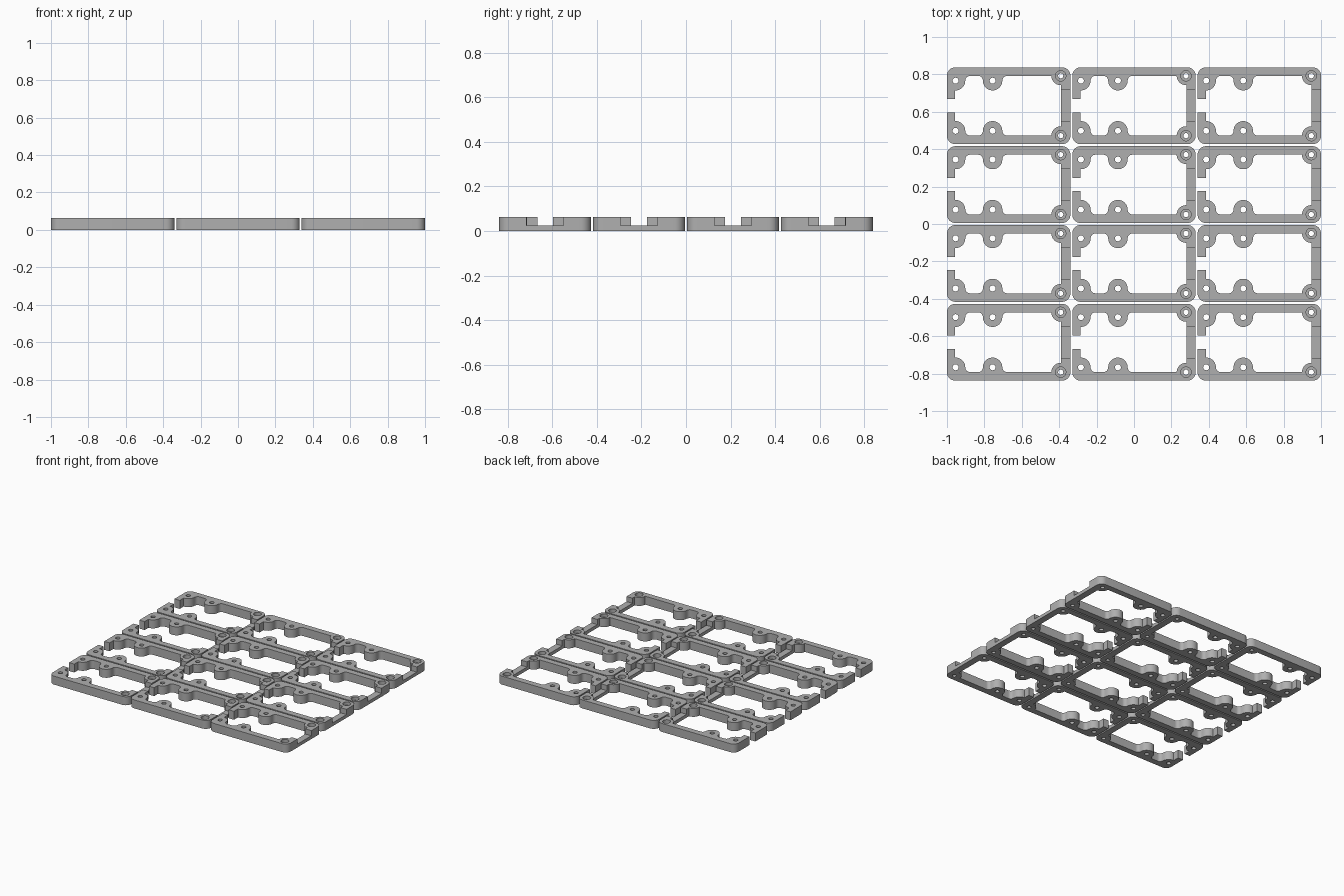
import bpy, bmesh
from math import cos, sin, radians

if "Cube" in bpy.data.objects:
    bpy.data.objects.remove(bpy.data.objects["Cube"])

HX, HY, T = 0.33, 0.2055, 0.064      # frame half sizes and thickness
WALL_Y, WALL_X = 0.16, 0.28          # inner faces of the walls
BOSS_X, BOSS_Y, BOSS_R = (-0.284, -0.086), 0.134, 0.052
END_X, END_Y, END_R = 0.278, 0.16, 0.05
FILLET = WALL_Y - BOSS_Y

grey = bpy.data.materials.new("grey plastic")
grey.diffuse_color = (0.43, 0.43, 0.43, 1)
grey.use_nodes = True
grey.node_tree.nodes["Principled BSDF"].inputs["Base Color"].default_value = grey.diffuse_color


def arc(cx, cy, r, a0, a1, n=10):
    return [(cx + r * cos(radians(a0 + (a1 - a0) * i / n)),
             cy + r * sin(radians(a0 + (a1 - a0) * i / n))) for i in range(n + 1)]


def make_object(name, bm):
    bmesh.ops.remove_doubles(bm, verts=bm.verts, dist=1e-5)
    bmesh.ops.recalc_face_normals(bm, faces=bm.faces)
    me = bpy.data.meshes.new(name)
    bm.to_mesh(me)
    bm.free()
    me.materials.append(grey)
    ob = bpy.data.objects.new(name, me)
    bpy.context.collection.objects.link(ob)
    return ob


def extrude_profile(bm, pts, height):
    face = bm.faces.new([bm.verts.new((x, y, 0)) for x, y in pts])
    new = bmesh.ops.extrude_face_region(bm, geom=[face])["geom"]
    verts = [v for v in new if isinstance(v, bmesh.types.BMVert)]
    bmesh.ops.translate(bm, verts=verts, vec=(0, 0, height))


def lathe(bm, x, y, profile, n=20):
    # solid of revolution from (radius, z) pairs, closed at both ends
    rings = [[bm.verts.new((x + r * cos(6.2831853 * i / n), y + r * sin(6.2831853 * i / n), z))
              for i in range(n)] for r, z in profile]
    for a, b in zip(rings, rings[1:]):
        for i in range(n):
            j = (i + 1) % n
            bm.faces.new((a[i], a[j], b[j], b[i]))
    bm.faces.new(rings[0])
    bm.faces.new(rings[-1])


# Upper half outline: inner edge from the open left end to the right wall
a, b = BOSS_X
inner = [(-0.286, 0.035), (-0.286, BOSS_Y - BOSS_R)]
inner += arc(a, BOSS_Y, BOSS_R, -90, 0)
inner += arc(a + BOSS_R + FILLET, BOSS_Y, FILLET, 180, 90, 6)
inner += arc(b - BOSS_R - FILLET, BOSS_Y, FILLET, 90, 0, 6)
inner += arc(b, BOSS_Y, BOSS_R, 180, 360, 20)
inner += arc(b + BOSS_R + FILLET, BOSS_Y, FILLET, 180, 90, 6)
inner += arc(END_X, END_Y, END_R, 180, 270)
inner += [(WALL_X, END_Y - END_R)]
outer_right = arc(HX - 0.045, HY - 0.045, 0.045, 0, 90, 8)
outer_left = arc(-HX + 0.045, HY - 0.045, 0.045, 90, 180, 8)


def flip(pts):
    return [(x, -y) for x, y in reversed(pts)]


# Whole open frame outline
outline = inner + flip(inner) + [(-HX, -0.035)] + flip(outer_left)
outline += flip(outer_right) + outer_right + outer_left + [(-HX, 0.035)]
bm = bmesh.new()
extrude_profile(bm, outline, T)
frame = make_object("mounting_frames", bm)

# Cutter: screw holes, counterbored end holes and the slot in the right wall
bm = bmesh.new()
for s in (-1, 1):
    for x in BOSS_X:
        lathe(bm, x, s * BOSS_Y, [(0.016, -0.02), (0.016, T + 0.02)])
    lathe(bm, END_X, s * END_Y,
          [(0.014, -0.02), (0.014, 0.04), (0.028, 0.04), (0.028, T + 0.02)])
slot = bmesh.ops.create_cube(bm, size=1)["verts"]
bmesh.ops.scale(bm, verts=slot, vec=(0.14, 0.166, 0.1))
bmesh.ops.translate(bm, verts=slot, vec=(0.305, 0, 0.025 + 0.05))
cutter = make_object("hole_cutter", bm)
cutter.hide_render = True
cutter.hide_set(True)

cut = frame.modifiers.new("holes", "BOOLEAN")
cut.operation, cut.solver, cut.object = "DIFFERENCE", "EXACT", cutter

bpy.context.view_layer.objects.active = frame
frame.select_set(True)
bpy.ops.object.modifier_apply(modifier="holes")
bpy.ops.object.shade_smooth_by_angle(angle=radians(30))

# Tray layout: three columns, four rows
for name, count, step in (("columns", 3, (0.67, 0, 0)), ("rows", 4, (0, 0.4215, 0))):
    m = frame.modifiers.new(name, "ARRAY")
    m.count = count
    m.use_relative_offset = False
    m.use_constant_offset = True
    m.constant_offset_displace = step
frame.location = (-0.67, -1.5 * 0.4215, 0)
